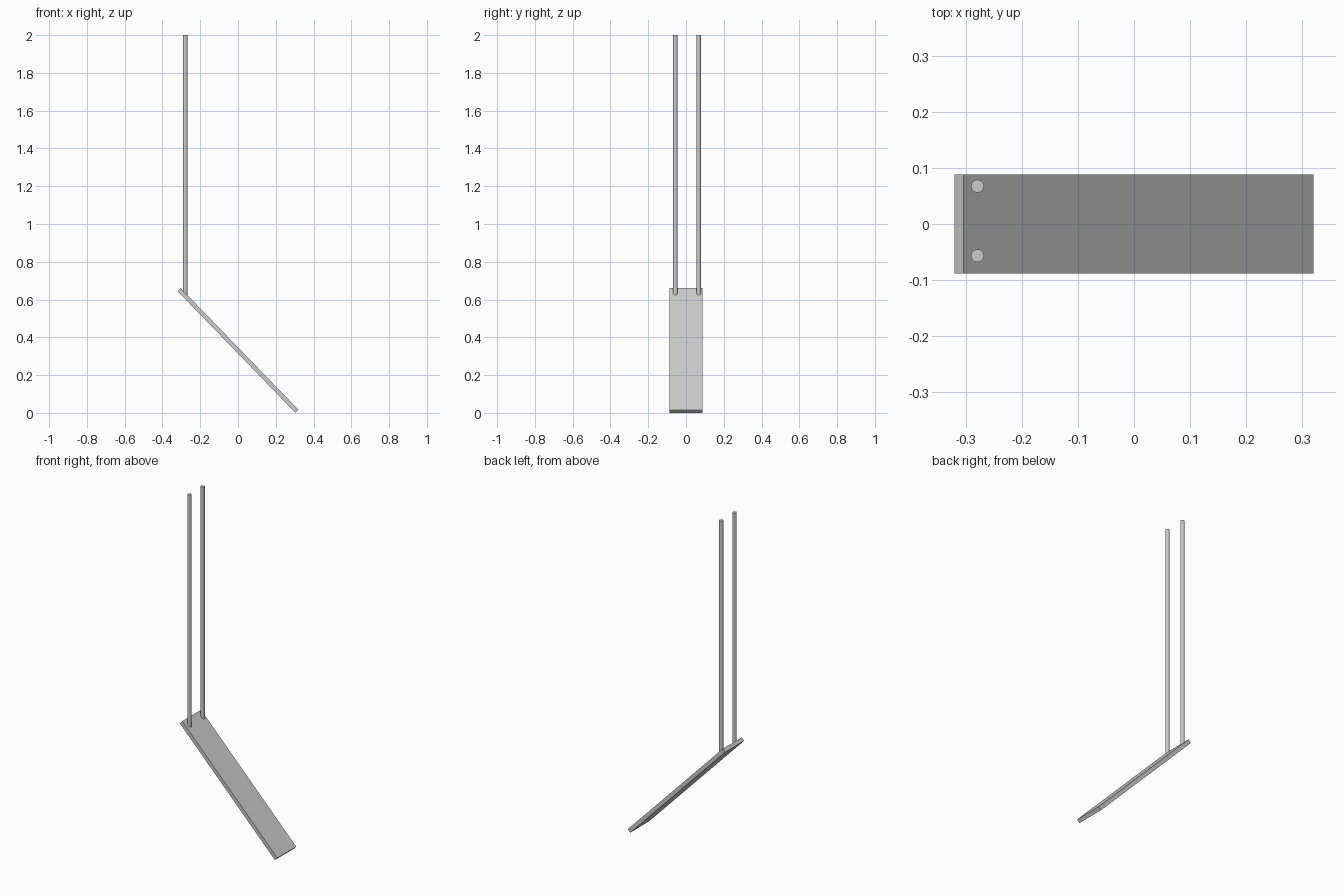
import bpy, bmesh

if "Cube" in bpy.data.objects:
    bpy.data.objects.remove(bpy.data.objects["Cube"])


def add_object(name, bm):
    bmesh.ops.recalc_face_normals(bm, faces=bm.faces)
    mesh = bpy.data.meshes.new(name)
    bm.to_mesh(mesh)
    bm.free()
    obj = bpy.data.objects.new(name, mesh)
    bpy.context.collection.objects.link(obj)
    return obj


# Sloping plank: side profile extruded across its width
profile = [(-0.304, 0.661), (0.32, 0.0165), (0.304, 0.0), (-0.32, 0.6445)]
half_width = 0.0885
bm = bmesh.new()
face = bm.faces.new([bm.verts.new((x, -half_width, z)) for x, z in profile])
new = bmesh.ops.extrude_face_region(bm, geom=[face])["geom"]
moved = [v for v in new if isinstance(v, bmesh.types.BMVert)]
bmesh.ops.translate(bm, verts=moved, vec=(0, 2 * half_width, 0))
add_object("plank_seat", bm)

# Two upright hanging rods, seated in the upper end of the plank
bottom, top, radius = 0.619, 2.0, 0.0115
for name, y in (("front_rod", -0.0565), ("back_rod", 0.0675)):
    bpy.ops.mesh.primitive_cylinder_add(
        vertices=32, radius=radius, depth=top - bottom,
        location=(-0.279, y, (top + bottom) / 2))
    bpy.context.object.name = name
    bpy.ops.object.shade_smooth_by_angle()
